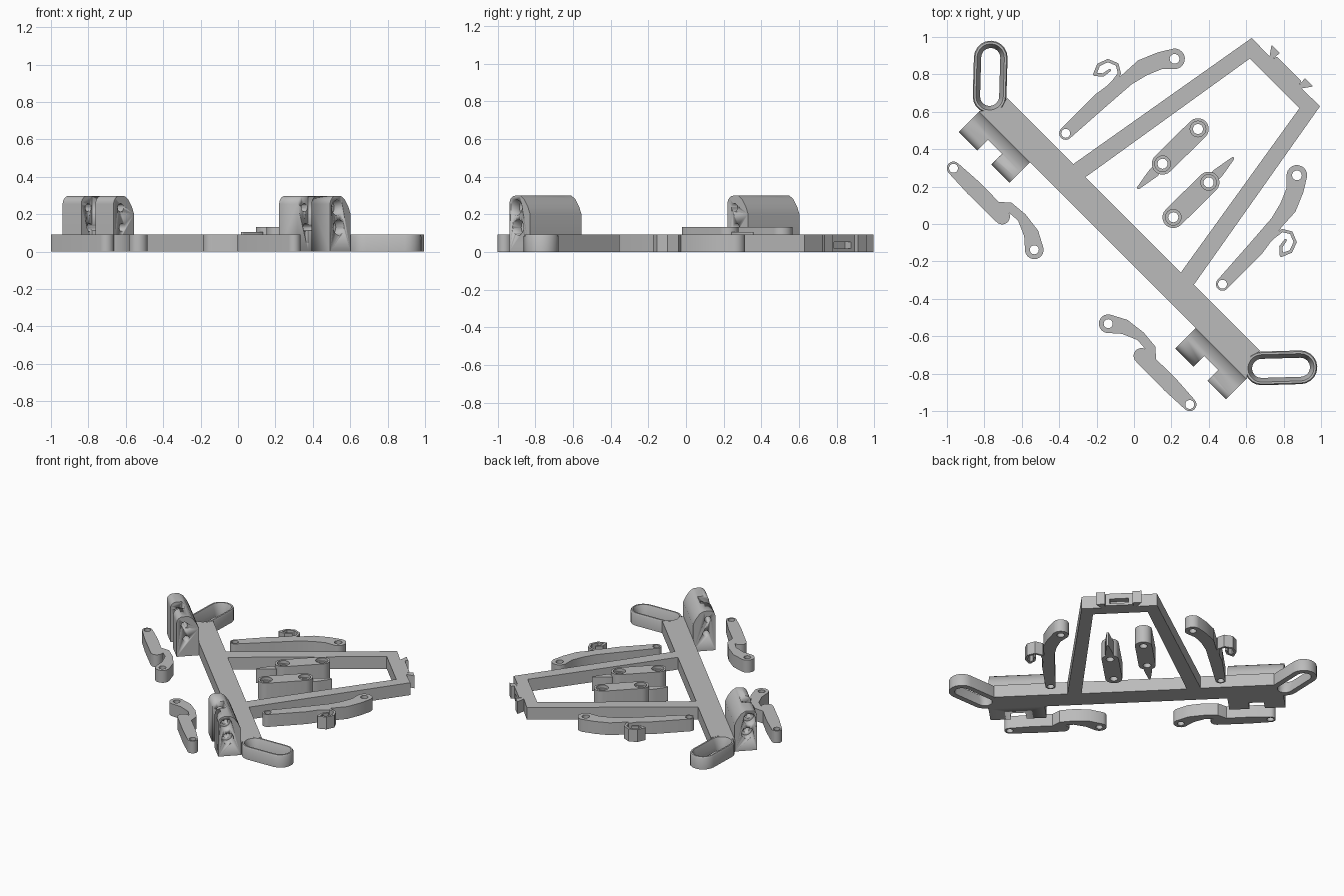
import bpy, bmesh, math
from mathutils import Vector, Matrix

if "Cube" in bpy.data.objects:
    bpy.data.objects.remove(bpy.data.objects["Cube"])

GREY = (0.5, 0.5, 0.5, 1)
mat = bpy.data.materials.new("plain grey")
mat.use_nodes = True
mat.diffuse_color = GREY
mat.node_tree.nodes["Principled BSDF"].inputs["Base Color"].default_value = GREY

SWAP = Matrix(((0, 1, 0, 0), (1, 0, 0, 0), (0, 0, 1, 0), (0, 0, 0, 1)))  # mirror across x = y
T = 0.093  # plate thickness


def slab(bm, loops, z0, z1):
    """Extrude closed 2D outlines; inner loops become holes."""
    cu = bpy.data.curves.new("outline", "CURVE")
    cu.dimensions, cu.fill_mode = "2D", "BOTH"
    cu.extrude = (z1 - z0) / 2
    for pts in loops:
        sp = cu.splines.new("POLY")
        sp.points.add(len(pts) - 1)
        for p, q in zip(sp.points, pts):
            p.co = (q[0], q[1], 0, 1)
        sp.use_cyclic_u = True
    ob = bpy.data.objects.new("outline", cu)
    bpy.context.collection.objects.link(ob)
    me = bpy.data.meshes.new_from_object(ob.evaluated_get(bpy.context.evaluated_depsgraph_get()))
    me.transform(Matrix.Translation((0, 0, (z0 + z1) / 2)))
    bm.from_mesh(me)
    bpy.data.objects.remove(ob)
    bpy.data.meshes.remove(me)


def circle(c, r, n=24):
    return [(c[0] + r * math.cos(math.tau * i / n), c[1] + r * math.sin(math.tau * i / n)) for i in range(n)]


def stroke(path):
    """Outline of a round-ended bar through (x, y, radius) points."""
    P = [Vector(p[:2]) for p in path]
    left, right = [], []
    for i, p in enumerate(P):
        t = (P[min(i + 1, len(P) - 1)] - P[max(i - 1, 0)]).normalized()
        n = Vector((-t.y, t.x)) * path[i][2]
        left.append(p + n)
        right.append(p - n)

    def cap(c, start):
        v = start - c
        return [c + Matrix.Rotation(-math.pi * k / 10, 2) @ v for k in range(1, 10)]
    return left + cap(P[-1], left[-1]) + right[::-1] + cap(P[0], right[0])


def finish(bm, name, matrix=None):
    bmesh.ops.remove_doubles(bm, verts=bm.verts, dist=0.0002)
    if matrix:
        bm.transform(matrix)
    bmesh.ops.recalc_face_normals(bm, faces=bm.faces)
    me = bpy.data.meshes.new(name)
    bm.to_mesh(me)
    bm.free()
    me.materials.append(mat)
    ob = bpy.data.objects.new(name, me)
    bpy.context.collection.objects.link(ob)
    bpy.ops.object.select_all(action="DESELECT")
    ob.select_set(True)
    bpy.context.view_layer.objects.active = ob
    bpy.ops.object.shade_smooth_by_angle(angle=math.radians(35))
    return ob


def cut(ob, cutter):
    mod = ob.modifiers.new("cut", "BOOLEAN")
    mod.operation, mod.solver, mod.object = "DIFFERENCE", "EXACT", cutter
    bpy.context.view_layer.objects.active = ob
    bpy.ops.object.modifier_apply(modifier=mod.name)
    bpy.data.objects.remove(cutter)


def diag(s, d, z):
    """Diagonal frame: s across the main bar, d along it."""
    return Vector(((s + d) / 2, (s - d) / 2, z))


def prism(bm, profile, d0, d1):
    a = [bm.verts.new(diag(s, d0, z)) for s, z in profile]
    b = [bm.verts.new(diag(s, d1, z)) for s, z in profile]
    bm.faces.new(a)
    bm.faces.new(b[::-1])
    for i in range(len(a)):
        j = (i + 1) % len(a)
        bm.faces.new((a[i], b[i], b[j], a[j]))


def box(s0, s1, d0, d1, z0, z1, name="cutter"):
    bm = bmesh.new()
    prism(bm, [(s0, z0), (s1, z0), (s1, z1), (s0, z1)], d0, d1)
    return finish(bm, name)


def pin(s, z, r, d0, d1):
    """Cylindrical cutter along the bar direction."""
    bm = bmesh.new()
    prism(bm, [(s + r * math.sqrt(2) * a, z + r * b) for a, b in circle((0, 0), 1)], d0, d1)
    return finish(bm, "cutter")


# Main bar with tapering frame and toothed end
half = [(0.765, 0.895), (0.745, 0.885), (0.78, 0.914), (0.735, 0.957), (0.725, 0.895),
        (0.63, 0.995), (-0.325, 0.32), (-0.68, 0.675), (-0.705, 0.625), (-0.77, 0.605), (-0.83, 0.605)]
opening = [(-0.26, 0.25), (0.62, 0.885)]


def both(pts):
    return pts + [(y, x) for x, y in reversed(pts)]


bm = bmesh.new()
slab(bm, [both(half), both(opening)], 0, T)
frame = finish(bm, "main_frame")
cut(frame, box(1.6, 1.8, -0.09, 0.09, 0.017, 0.052))

for side, M in (("left", None), ("right", SWAP)):
    # Clevis block with notch and counterbored pin holes
    arc = [(-0.385 - 0.06 * math.sin(a), 0.255 + 0.043 * math.cos(a)) for a in
           [math.pi / 2 * k / 6 for k in range(7)]]
    bm = bmesh.new()
    prism(bm, arc + [(-0.445, 0), (-0.225, 0), (-0.225, 0.2), (-0.25, 0.24), (-0.29, 0.28), (-0.33, 0.298)],
          0.885, 1.43)
    block = finish(bm, side + "_clevis_block")
    cut(block, box(-0.6, -0.33, 1.08, 1.23, -0.1, 0.5))
    for s, z in ((-0.37, 0.235), (-0.352, 0.13)):
        cut(block, pin(s, z, 0.022, 0.8, 1.5))
        cut(block, pin(s, z, 0.041, 1.34, 1.5))
    if M:
        block.data.transform(M)
        block.data.flip_normals()

    # Slotted end loop with flared inside
    bm = bmesh.new()
    rows = []
    for r, z in ((0.09, 0), (0.09, 0.082), (0.084, T), (0.073, T), (0.051, 0.035), (0.051, 0)):
        path = [(0.682, -0.772, r), (0.89, -0.766, r)]
        rows.append([bm.verts.new((p[0], p[1], z)) for p in stroke(path)])
    for a, b in zip(rows, rows[1:] + rows[:1]):
        for i in range(len(a)):
            j = (i + 1) % len(a)
            bm.faces.new((a[i], a[j], b[j], b[i]))
    finish(bm, side + "_end_loop", M)

    # Lower lever: straight arm with a hooked neck
    bm = bmesh.new()
    a, b = (-0.965, 0.298), (-0.533, -0.138)
    slab(bm, [stroke([(*a, 0.036), (-0.86, 0.195, 0.044), (-0.705, 0.04, 0.042)]), circle(a, 0.024)], 0, T)
    slab(bm, [stroke([(-0.75, 0.1, 0.02), (-0.665, 0.09, 0.026), (-0.6, 0.035, 0.026),
                      (-0.55, -0.05, 0.04), (*b, 0.05)]), circle(b, 0.024)], 0, T)
    finish(bm, side + "_lower_lever", SWAP if side == "left" else None)

    # Upper lever: bent arm with a curled spring hook
    bm = bmesh.new()
    a, b = (-0.365, 0.485), (0.217, 0.883)
    slab(bm, [stroke([(*a, 0.035), (-0.175, 0.663, 0.043), (-0.035, 0.775, 0.036), (0.045, 0.835, 0.046),
                      (0.136, 0.872, 0.046), (*b, 0.055)]), circle(a, 0.024), circle(b, 0.026)], 0, T)
    slab(bm, [stroke([(-0.13, 0.822, 0.007), (-0.165, 0.797, 0.009), (-0.21, 0.8, 0.009)])], 0, T)
    slab(bm, [stroke([(-0.21, 0.8, 0.009), (-0.19, 0.85, 0.009), (-0.14, 0.874, 0.009), (-0.09, 0.853, 0.009),
                      (-0.078, 0.805, 0.009), (-0.11, 0.76, 0.009), (-0.15, 0.715, 0.012)])], 0, T)
    finish(bm, side + "_upper_lever",
           Matrix.Translation((-0.012, 0.043, 0)) @ SWAP if side == "left" else None)

    # Centre link: thick two-hole bar with counterbores and a pointed tail
    bm = bmesh.new()
    ends = [(0.342, 0.508), (0.153, 0.322)]
    outline = stroke([(*e, 0.058) for e in ends])
    slab(bm, [outline] + [circle(e, 0.027) for e in ends], 0, 0.11)
    slab(bm, [outline] + [circle(e, 0.042) for e in ends], 0.11, 0.133)
    slab(bm, [stroke([(0.108, 0.277, 0.028), (0.08, 0.25, 0.022), (0.024, 0.194, 0.008)])], 0, 0.105)
    pivot = Matrix.Translation((0.276, 0.272, 0))
    turn = pivot @ Matrix.Rotation(math.pi, 4, "Z") @ pivot.inverted()
    finish(bm, side + "_centre_link", turn if side == "left" else None)
